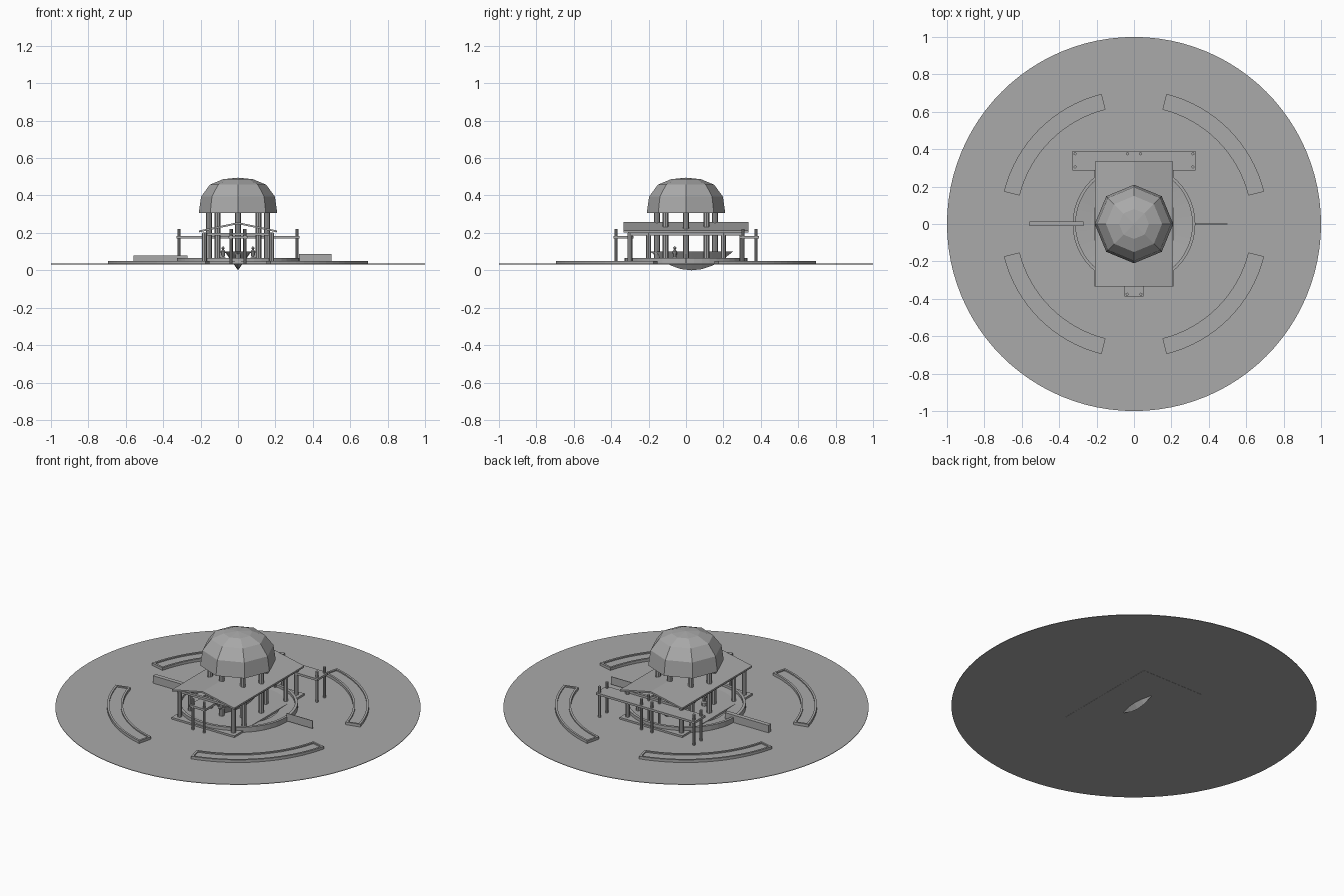
import bpy, bmesh, math
from mathutils import Vector

old = bpy.data.objects.get("Cube")
if old:
    bpy.data.objects.remove(old, do_unlink=True)

grey = bpy.data.materials.new("stone grey")
grey.use_nodes = True
grey.diffuse_color = (0.4, 0.4, 0.4, 1)
grey.node_tree.nodes["Principled BSDF"].inputs["Base Color"].default_value = (0.4, 0.4, 0.4, 1)

GROUND = 0.035


def finish(name, bm):
    bmesh.ops.recalc_face_normals(bm, faces=bm.faces)
    mesh = bpy.data.meshes.new(name)
    bm.to_mesh(mesh)
    bm.free()
    mesh.materials.append(grey)
    obj = bpy.data.objects.new(name, mesh)
    bpy.context.collection.objects.link(obj)
    return obj


def box(name, x0, x1, y0, y1, z0, z1):
    bm = bmesh.new()
    bmesh.ops.create_cube(bm, size=1)
    lo, hi = Vector((x0, y0, z0)), Vector((x1, y1, z1))
    for v in bm.verts:
        v.co = [a + (b - a) * (c + 0.5) for a, b, c in zip(lo, hi, v.co)]
    return finish(name, bm)


def post(name, x, y, z0, z1, r, sides=8):
    bm = bmesh.new()
    bmesh.ops.create_cone(bm, cap_ends=True, segments=sides, radius1=r, radius2=r, depth=z1 - z0)
    bmesh.ops.translate(bm, verts=bm.verts, vec=(x, y, (z0 + z1) / 2))
    return finish(name, bm)


def lathe(name, profile, sides, x=0, y=0):
    bm = bmesh.new()
    verts = [bm.verts.new((r, 0, z)) for r, z in profile]
    edges = [bm.edges.new(p) for p in zip(verts, verts[1:])]
    bmesh.ops.spin(bm, geom=verts + edges, cent=(0, 0, 0), axis=(0, 0, 1),
                   angle=math.tau, steps=sides)
    bmesh.ops.remove_doubles(bm, verts=bm.verts, dist=1e-4)
    bmesh.ops.translate(bm, verts=bm.verts, vec=(x, y, 0))
    return finish(name, bm)


def arc_section(name, profile, start, end, steps):
    """Sweep a closed (radius, z) outline along an arc and cap its ends."""
    bm = bmesh.new()
    rings = []
    for i in range(steps + 1):
        a = math.radians(start + (end - start) * i / steps)
        rings.append([bm.verts.new((r * math.cos(a), r * math.sin(a), z)) for r, z in profile])
    n = len(profile)
    for a, b in zip(rings, rings[1:]):
        for i in range(n):
            j = (i + 1) % n
            bm.faces.new((a[i], a[j], b[j], b[i]))
    bm.faces.new(rings[0])
    bm.faces.new(rings[-1])
    return finish(name, bm)


def extrude_y(name, outline, y0, y1):
    bm = bmesh.new()
    face = bm.faces.new([bm.verts.new((x, y0, z)) for x, z in outline])
    out = bmesh.ops.extrude_face_region(bm, geom=[face])
    moved = [v for v in out["geom"] if isinstance(v, bmesh.types.BMVert)]
    bmesh.ops.translate(bm, verts=moved, vec=(0, y1 - y0, 0))
    return finish(name, bm)


# Ground disc and rectangular floor
post("ground_disc", 0, 0, GROUND - 0.003, GROUND, 1.0, 96)
box("floor_slab", -0.21, 0.21, -0.335, 0.335, 0.031, 0.046)

# Round terrace with a raised rim
lathe("terrace_rim", [(0.328, GROUND), (0.328, 0.065), (0.312, 0.065), (0.312, 0.05),
                      (0.23, 0.042), (0.23, GROUND)], 48)

# Four curved planters with raised edging
for q in range(4):
    a0, a1 = 90 * q + 14, 90 * q + 76
    arc_section("planter_bed", [(0.63, GROUND), (0.717, GROUND), (0.717, 0.044), (0.63, 0.044)],
                a0, a1, 16)
    for r in (0.63, 0.705):
        arc_section("planter_edging", [(r, GROUND), (r + 0.012, GROUND), (r + 0.012, 0.051),
                                       (r, 0.051)], a0, a1, 16)
    for a in (a0, a1 - 1):
        arc_section("planter_end", [(0.63, GROUND), (0.717, GROUND), (0.717, 0.051),
                                    (0.63, 0.051)], a, a + 1, 1)

# Low walls to either side
box("right_wall", -0.56, -0.27, -0.012, 0.014, GROUND, 0.08)
box("left_wall", 0.325, 0.5, -0.002, 0.002, 0.04, 0.087)

# Dome, its rim and columns
lathe("dome", [(0, 0.305), (0.21, 0.305), (0.197, 0.395), (0.15, 0.458), (0.08, 0.487),
               (0, 0.495)], 8)
for i in range(8):
    a = math.tau * i / 8
    post("dome_column", 0.155 * math.cos(a), 0.155 * math.sin(a), 0.04, 0.31, 0.015)

# Gabled roof with trusses, beams and posts
extrude_y("gable_roof", [(-0.208, 0.203), (0, 0.247), (0.208, 0.203), (0.208, 0.213),
                         (0, 0.257), (-0.208, 0.213)], -0.335, 0.335)
for y in (-0.29, 0.29):
    box("tie_beam", -0.19, 0.19, y - 0.008, y + 0.008, 0.187, 0.2)
for s in (-1, 1):
    box("eave_beam", s * 0.18 - 0.01, s * 0.18 + 0.01, -0.31, 0.31, 0.187, 0.203)
    for y in (-0.3, -0.2, 0.2, 0.3):
        post("roof_post", s * 0.18, y, 0.04, 0.2, 0.013)

# Rear pergola
box("rear_canopy", -0.33, 0.33, 0.287, 0.39, 0.171, 0.184)
for x in (-0.315, -0.035, 0.035, 0.315):
    for y in (0.305, 0.375):
        post("rear_post", x, y, GROUND, 0.22, 0.008)

# Front porch
box("front_canopy", -0.052, 0.052, -0.388, -0.28, 0.171, 0.184)
for x in (-0.037, 0.037):
    post("front_post", x, -0.375, GROUND, 0.22, 0.008)

# Central boat-shaped basin, its keel reaching below the floor
bm = bmesh.new()
rows = []
for i in range(9):
    t = i / 4 - 1
    w, y = 0.07 * (1 - t * t) + 0.001, 0.03 + 0.22 * t
    rows.append([bm.verts.new(p) for p in ((-w, y, 0.1), (0, y, 0.099 * t * t), (w, y, 0.1))])
for a, b in zip(rows, rows[1:]):
    for i in range(3):
        j = (i + 1) % 3
        bm.faces.new((a[i], a[j], b[j], b[i]))
bm.faces.new(rows[0])
bm.faces.new(rows[-1])
finish("boat_basin", bm)

# Small statues flanking the basin
for x in (-0.08, 0.08):
    lathe("statue", [(0, 0.046), (0.016, 0.046), (0.016, 0.065), (0.008, 0.07), (0.013, 0.1),
                     (0.005, 0.11), (0.009, 0.12), (0, 0.13)], 8, x, -0.06)
